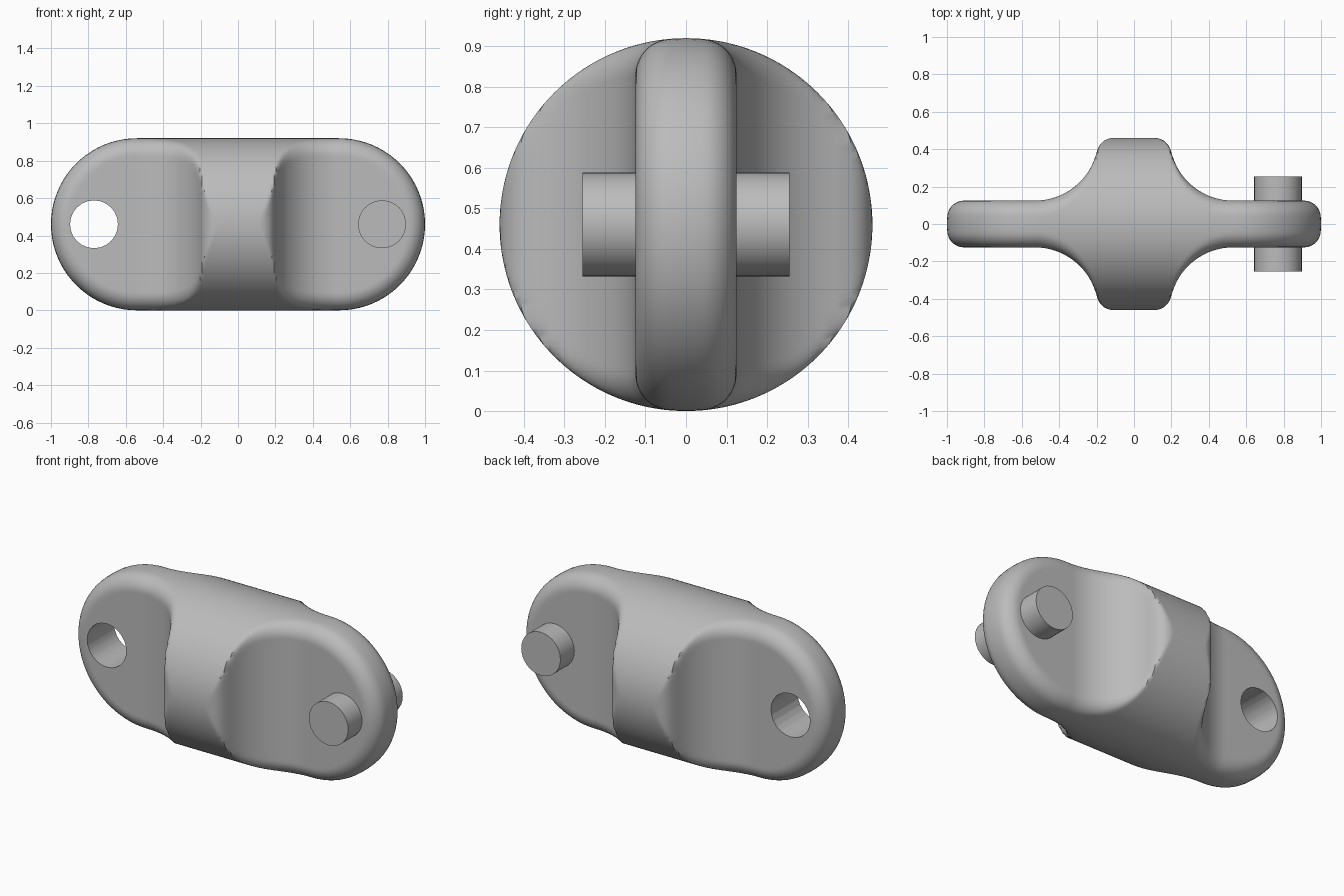
import bpy, bmesh
from math import sin, cos, pi, sqrt

cube = bpy.data.objects.get("Cube")
if cube:
    bpy.data.objects.remove(cube, do_unlink=True)

R = 0.46          # radius of the barrel and of the rounded ends
SPINE = 0.54      # half length between the end centres
FILLET = 0.09     # edge rounding
WEB = 0.125       # half thickness of the end tabs
PIN_X, PIN_R = 0.77, 0.128

grey = bpy.data.materials.new("plain grey")
grey.use_nodes = True
grey.diffuse_color = (0.5, 0.5, 0.5, 1)
grey.node_tree.nodes["Principled BSDF"].inputs["Base Color"].default_value = (0.5, 0.5, 0.5, 1)


def half_thickness(x):
    """Plan profile: rounded hub, concave shoulder, flat tab."""
    x = abs(x)
    if x < 0.11:
        return R
    if x < 0.195:
        return R - FILLET + sqrt(FILLET ** 2 - (x - 0.11) ** 2)
    if x < 0.53:
        return R + 0.005 - sqrt(0.34 ** 2 - (0.53 - x) ** 2)
    return WEB


def surface_y(x, rho):
    """Barrel trimmed to the plan profile, with a filleted edge."""
    t = half_thickness(x)
    centre = sqrt(max(0, (R - FILLET) ** 2 - (t - FILLET) ** 2))
    if rho <= centre:
        return t
    if rho < centre * R / (R - FILLET):
        return t - FILLET + sqrt(max(0, FILLET ** 2 - (rho - centre) ** 2))
    return sqrt(max(0, R * R - rho * rho))


def make_object(name, bm):
    mesh = bpy.data.meshes.new(name)
    bm.to_mesh(mesh)
    bm.free()
    mesh.materials.append(grey)
    obj = bpy.data.objects.new(name, mesh)
    bpy.context.collection.objects.link(obj)
    return obj


def cylinder(name, x, radius, length, sides):
    bpy.ops.mesh.primitive_cylinder_add(vertices=sides, radius=radius, depth=length,
                                        location=(x, 0, R), rotation=(pi / 2, 0, 0))
    obj = bpy.context.object
    obj.name = name
    obj.data.materials.append(grey)
    return obj


def smooth(obj):
    bpy.ops.object.select_all(action='DESELECT')
    obj.select_set(True)
    bpy.context.view_layer.objects.active = obj
    bpy.ops.object.shade_smooth_by_angle(angle=pi / 5)


# Stadium outline: spine point and outward direction for each station
STRAIGHT, ARC, RINGS = 90, 40, 40
outline = []
for side in (1, -1):
    for i in range(STRAIGHT):
        outline.append((side * SPINE * (2 * i / STRAIGHT - 1), 0, side))
    for i in range(ARC):
        a = pi * i / ARC
        outline.append((side * SPINE, side * sin(a), side * cos(a)))

# Link body: concentric rings running from the back face over the rim to the front
bm = bmesh.new()
rings = []
for k in range(-RINGS, RINGS + 1):
    rho = R * cos(pi / 2 * k / RINGS)
    sign = (k > 0) - (k < 0)
    ring = []
    for sx, dx, dz in outline:
        x = sx + rho * dx
        ring.append(bm.verts.new((x, sign * surface_y(x, rho), R + rho * dz)))
    rings.append(ring)
count = len(outline)
for lower, upper in zip(rings, rings[1:]):
    for i in range(count):
        j = (i + 1) % count
        bm.faces.new((lower[i], lower[j], upper[j], upper[i]))
bmesh.ops.remove_doubles(bm, verts=bm.verts, dist=1e-5)
bmesh.ops.recalc_face_normals(bm, faces=bm.faces)
body = make_object("link_body", bm)

# Pin hole through the right tab
cutter = cylinder("hole_cutter", -PIN_X, PIN_R, 1, 24)
cutter.hide_render = True
cut = body.modifiers.new("pin_hole", 'BOOLEAN')
cut.operation = 'DIFFERENCE'
cut.solver = 'EXACT'
cut.object = cutter
bpy.context.view_layer.objects.active = body
bpy.ops.object.modifier_apply(modifier=cut.name)
bpy.data.objects.remove(cutter, do_unlink=True)
smooth(body)

# Pin through the left tab
smooth(cylinder("pin", PIN_X, PIN_R, 0.51, 32))
